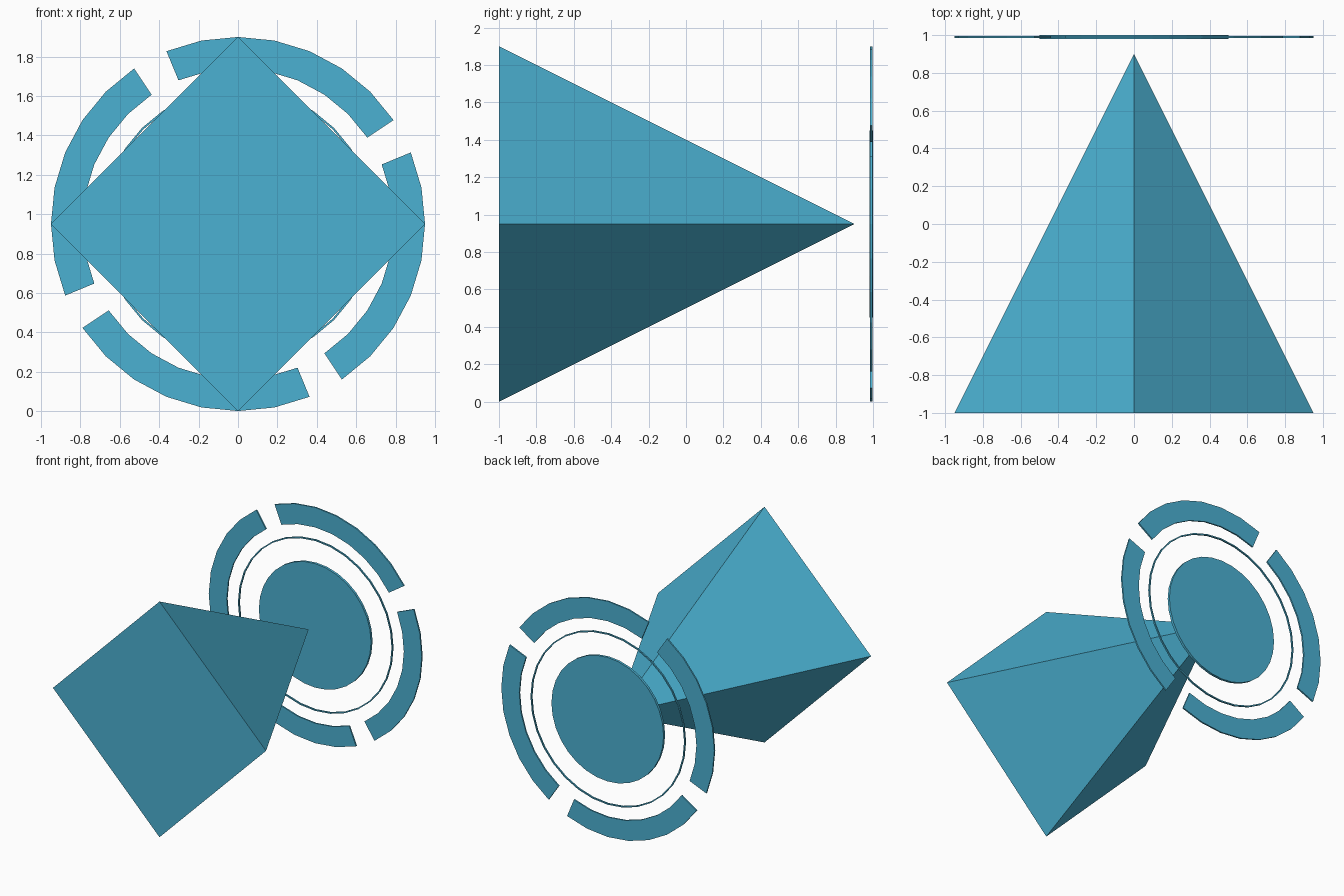
import bpy, bmesh
from math import sin, cos, pi
from mathutils import Vector, Matrix

cube = bpy.data.objects.get("Cube")
if cube:
    bpy.data.objects.remove(cube)

CENTRE_Z = 0.95
RADIUS = 0.95
SIDES = 32
STEP = 2 * pi / SIDES

blue = bpy.data.materials.new("sky blue")
blue.use_nodes = True
colour = (0.07, 0.44, 0.645, 1)
blue.diffuse_color = colour
blue.node_tree.nodes["Principled BSDF"].inputs["Base Color"].default_value = colour


def finish(bm, name):
    bmesh.ops.recalc_face_normals(bm, faces=bm.faces)
    mesh = bpy.data.meshes.new(name)
    bm.to_mesh(mesh)
    bm.free()
    mesh.materials.append(blue)
    obj = bpy.data.objects.new(name, mesh)
    bpy.context.collection.objects.link(obj)
    return obj


def polar(r, step, y):
    a = step * STEP
    return Vector((r * cos(a), y, CENTRE_Z + r * sin(a)))


def band(name, inner, outer, y0, y1, first, count):
    """Flat ring, or part of one, with a rectangular section."""
    bm = bmesh.new()
    closed = count == SIDES
    sections = []
    for i in range(count if closed else count + 1):
        corners = ((inner, y0), (outer, y0), (outer, y1), (inner, y1))
        sections.append([bm.verts.new(polar(r, first + i, y)) for r, y in corners])
    for i in range(count):
        a, b = sections[i], sections[(i + 1) % len(sections)]
        for k in range(4):
            n = (k + 1) % 4
            bm.faces.new((a[k], a[n], b[n], b[k]))
    if not closed:
        bm.faces.new(sections[0])
        bm.faces.new(sections[-1])
    return finish(bm, name)


def cone(name, sides, r_front, r_back, y0, y1):
    """Cone, pyramid or disc lying along the y axis."""
    bm = bmesh.new()
    place = Matrix.Translation((0, (y0 + y1) / 2, CENTRE_Z)) @ Matrix.Rotation(-pi / 2, 4, "X")
    bmesh.ops.create_cone(bm, cap_ends=True, segments=sides, radius1=r_front,
                          radius2=r_back, depth=y1 - y0, matrix=place)
    return finish(bm, name)


# Four-sided pyramid pointing back
cone("pyramid", 4, RADIUS, 0, -1, 0.9)

# Disc and hairline ring behind the tip
cone("centre_disc", SIDES, 0.5, 0.5, 0.98, 1)
band("thin_ring", 0.68, 0.69, 0.984, 0.996, 0, SIDES)

# Four outer arcs with one-step gaps
for i in range(4):
    band(f"outer_arc_{i + 1}", 0.79, RADIUS, 0.984, 0.996, 3 + 8 * i, 7)
